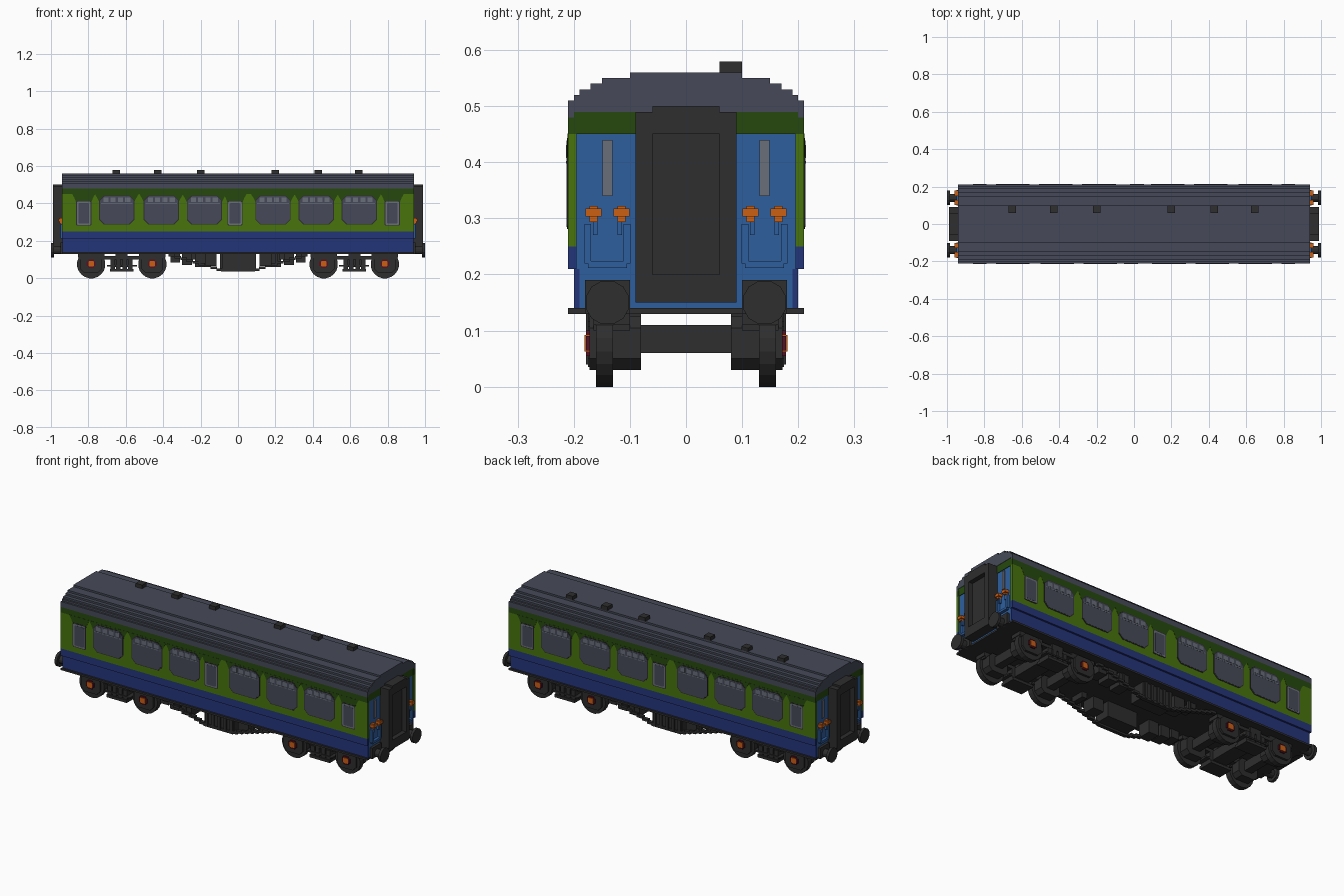
import bpy, bmesh, math
from mathutils import Vector, Matrix

cube = bpy.data.objects.get("Cube")
if cube:
    bpy.data.objects.remove(cube, do_unlink=True)


def material(name, hex_colour):
    def lin(c):
        c /= 255
        return c / 12.92 if c <= 0.04045 else ((c + 0.055) / 1.055) ** 2.4
    col = [lin(int(hex_colour[i:i + 2], 16)) for i in (0, 2, 4)] + [1]
    m = bpy.data.materials.new(name)
    m.use_nodes = True
    m.diffuse_color = col
    m.node_tree.nodes["Principled BSDF"].inputs["Base Color"].default_value = col
    return m


ROOF = material("slate grey", "464A58")
GREEN = material("leaf green", "48740C")
DARK_GREEN = material("dark green", "26490F")
NAVY = material("navy blue", "24357A")
BLUE = material("end blue", "2F5F9E")
BLACK = material("charcoal", "2E2E2E")
GREY = material("light grey", "6A6E7A")
ORANGE = material("orange", "CC5F14")
RED = material("dark red", "561022")


class Part:
    """Collects simple solids into one object, with optional symmetric copies."""

    def __init__(self, name, mat, sym=""):
        self.name, self.mat, self.sym, self.bm = name, mat, sym, bmesh.new()

    def box(self, x0, x1, y0, y1, z0, z1):
        m = Matrix.Translation(((x0 + x1) / 2, (y0 + y1) / 2, (z0 + z1) / 2))
        bmesh.ops.create_cube(self.bm, size=1, matrix=m @ Matrix.Diagonal((x1 - x0, y1 - y0, z1 - z0, 1)))
        return self

    def prism(self, pts, axis, a0, a1):
        """Extrude a 2D outline along x (points y,z) or y (points x,z)."""
        def at(a, p):
            return (a, p[0], p[1]) if axis == "x" else (p[0], a, p[1])
        f = self.bm.faces.new([self.bm.verts.new(at(a0, p)) for p in pts])
        ext = bmesh.ops.extrude_face_region(self.bm, geom=[f])
        vs = [v for v in ext["geom"] if isinstance(v, bmesh.types.BMVert)]
        bmesh.ops.translate(self.bm, verts=vs, vec=Vector(at(a1 - a0, (0, 0))))
        return self

    def panel(self, x0, x1, z0, z1, y0, y1, c):
        """Upright panel with clipped corners."""
        return self.prism([(x0 + c, z0), (x1 - c, z0), (x1, z0 + c), (x1, z1 - c),
                           (x1 - c, z1), (x0 + c, z1), (x0, z1 - c), (x0, z0 + c)], "y", y0, y1)

    def disc(self, axis, u, z, r, a0, a1, n=16):
        pts = [(u + r * math.cos(2 * math.pi * (i + .5) / n), z + r * math.sin(2 * math.pi * (i + .5) / n))
               for i in range(n)]
        return self.prism(pts, axis, a0, a1)

    def done(self):
        # sym: x / y mirror across that axis, r adds a half-turn copy about z
        for s in self.sym:
            scale = {"x": (-1, 1, 1, 1), "y": (1, -1, 1, 1), "r": (-1, -1, 1, 1)}[s]
            geo = bmesh.ops.duplicate(self.bm, geom=self.bm.verts[:] + self.bm.edges[:] + self.bm.faces[:])
            vs = [g for g in geo["geom"] if isinstance(g, bmesh.types.BMVert)]
            bmesh.ops.transform(self.bm, matrix=Matrix.Diagonal(scale), verts=vs)
        bmesh.ops.recalc_face_normals(self.bm, faces=self.bm.faces[:])
        me = bpy.data.meshes.new(self.name)
        self.bm.to_mesh(me)
        self.bm.free()
        me.materials.append(self.mat)
        ob = bpy.data.objects.new(self.name, me)
        bpy.context.collection.objects.link(ob)
        return ob


# Body core with blue ends, and coloured side skins
Part("body_core", BLUE).box(-.935, .935, -.197, .197, .14, .45).done()
Part("cornice", DARK_GREEN).box(-.938, .938, -.20, .20, .45, .49).done()
skin = Part("lower_side", NAVY, "y")
skin.box(-.937, .937, .19, .20, .14, .21).box(-.94, .94, .195, .21, .21, .25).done()
Part("side_panel", GREEN, "y").box(-.94, .94, .195, .21, .25, .45).done()
Part("side_top_band", DARK_GREEN, "y").box(-.94, .94, .195, .21, .45, .48).done()
Part("floor_plate", BLACK).box(-.94, .94, -.21, .21, .13, .14).done()

# Stepped roof
steps = [(.21, .51), (.20, .52), (.19, .53), (.17, .54), (.15, .55), (.10, .56)]
half = [(.20, .48), (.21, .48)]
for i, (w, z) in enumerate(steps):
    half.append((w, z))
    if i < len(steps) - 1:
        half.append((steps[i + 1][0], z))
outline = [(.20, .49)] + half + [(-y, z) for y, z in reversed(half)] + [(-.20, .49)]
Part("roof", ROOF).prism(outline, "x", -.94, .94).done()
vents = Part("roof_vents", BLACK)
for x in (-.65, -.43, -.20, .20, .43, .645):
    vents.box(x - .02, x + .02, .06, .10, .555, .58)
vents.done()

# Windows on the front side, repeated by a half turn on the other side
arches = Part("window_arches", DARK_GREEN, "r")
frames = Part("window_frames", BLACK, "r")
glass = Part("window_glass", ROOF, "r")
lights = Part("window_toplights", GREY, "r")
for cx in (-.648, -.41, -.18, .187, .418, .648):
    arches.prism([(cx - .09, .40), (cx + .09, .40), (cx + .105, .43), (cx + .118, .451),
                  (cx - .118, .451), (cx - .105, .43)], "y", -.2108, -.205)
    frames.panel(cx - .094, cx + .094, .287, .443, -.2118, -.205, .025)
    glass.panel(cx - .09, cx + .09, .291, .439, -.2128, -.205, .024)
    for i in range(4):
        x = cx - .072 + i * .039
        lights.box(x, x + .027, -.2138, -.206, .408, .431)
    lights.box(cx - .085, cx + .085, -.2135, -.206, .398, .402)
for cx in (-.825, -.016, .825):
    arches.prism([(cx - .04, .405), (cx + .04, .405), (cx + .05, .43), (cx + .062, .451),
                  (cx - .062, .451), (cx - .05, .43)], "y", -.2108, -.205)
    frames.panel(cx - .041, cx + .041, .281, .414, -.2118, -.205, .005)
    lights.panel(cx - .037, cx + .037, .285, .41, -.2126, -.205, .005)
    glass.panel(cx - .029, cx + .029, .292, .402, -.2134, -.205, .005)
for p in (arches, frames, glass, lights):
    p.done()

# Gangways at both ends with a recessed door
gang = Part("gangway", BLACK, "x")
gang.box(.93, .99, .06, .09, .15, .49).box(.93, .99, -.09, -.06, .15, .49)
gang.box(.93, .99, -.06, .06, .45, .50).box(.93, .99, -.06, .06, .15, .20)
gang.box(.93, .965, -.06, .06, .20, .45).done()

# End fittings: grey windows, lamps, pipe loops
Part("end_windows", GREY, "xy").box(.93, .941, .131, .149, .34, .44).done()
lamps = Part("end_lamps", ORANGE, "xy")
for y in (.115, .165):
    lamps.box(.93, .96, y - .014, y + .014, .303, .318).box(.93, .955, y - .007, y + .007, .294, .322)
lamps.done()
pipes = Part("end_pipes", BLUE, "xy")
for y in (.105, .175):
    pipes.box(.93, .95, y - .006, y + .006, .22, .29)
pipes.box(.93, .95, .105, .175, .212, .224)
for y in (.118, .162):
    pipes.box(.93, .948, y - .004, y + .004, .27, .30)
pipes.done()

# Buffers and headstock
buf = Part("buffers", BLACK, "xy")
buf.disc("x", .14, .15, .022, .93, .99, 12).disc("x", .14, .15, .04, .985, 1.0, 12)
buf.box(.92, .95, .10, .18, .13, .19)
buf.done()

# Wheels and axles
wheels = Part("wheels", BLACK, "xy")
axles = Part("axles", BLACK, "x")
for x in (.458, .785):
    wheels.disc("y", x, .075, .076, .13, .16, 20)
    axles.box(x - .022, x + .022, -.14, .14, .06, .11)
wheels.done()
axles.done()

# Bogie frames with springs
bogie = Part("bogie_frames", BLACK, "xy")
for x in (.458, .785):
    bogie.panel(x - .058, x + .058, .03, .125, .08, .172, .02)
    bogie.box(x - .07, x + .07, .10, .165, .11, .135)
bogie.box(.40, .85, .10, .165, .10, .118)
bogie.box(.56, .685, .09, .175, .035, .05)
for x in (.575, .605, .64, .67):
    bogie.box(x - .012, x + .012, .10, .17, .05, .10)
bogie.box(.54, .70, .10, .175, .062, .07)
bogie.box(.59, .655, .08, .17, .10, .135)
bogie.done()
Part("bolsters", BLACK, "x").box(.58, .665, -.10, .10, .06, .11).done()

# Axle boxes
red = Part("axle_box_surrounds", RED, "xy")
orange = Part("axle_box_covers", ORANGE, "xy")
for x in (.458, .785):
    red.box(x - .024, x + .024, .165, .178, .065, .09).box(x - .014, x + .014, .165, .178, .055, .10)
    orange.box(x - .015, x + .015, .17, .181, .063, .092)
red.done()
orange.done()

# Underfloor equipment and truss rods
gear = Part("underfloor_boxes", BLACK, "r")
gear.box(-.085, .095, -.17, -.08, .045, .132)
for i in range(5):
    gear.box(-.078 + i * .038, -.062 + i * .038, -.178, -.16, .04, .132)
for x0, x1, z in ((-.36, -.31, .085), (-.30, -.245, .07), (-.23, -.17, .06), (.115, .18, .065), (.22, .25, .10)):
    gear.box(x0, x1, -.165, -.09, z, .132)
gear.done()
truss = Part("truss_rods", BLACK, "xy")
for i in range(9):
    x, z = .08 + i * .032, .04 + i * .0095
    truss.box(x, x + .036, .155, .175, z, z + .013)
truss.box(0, .09, .155, .175, .035, .05)
truss.box(.20, .212, .155, .17, .075, .132)
truss.done()
